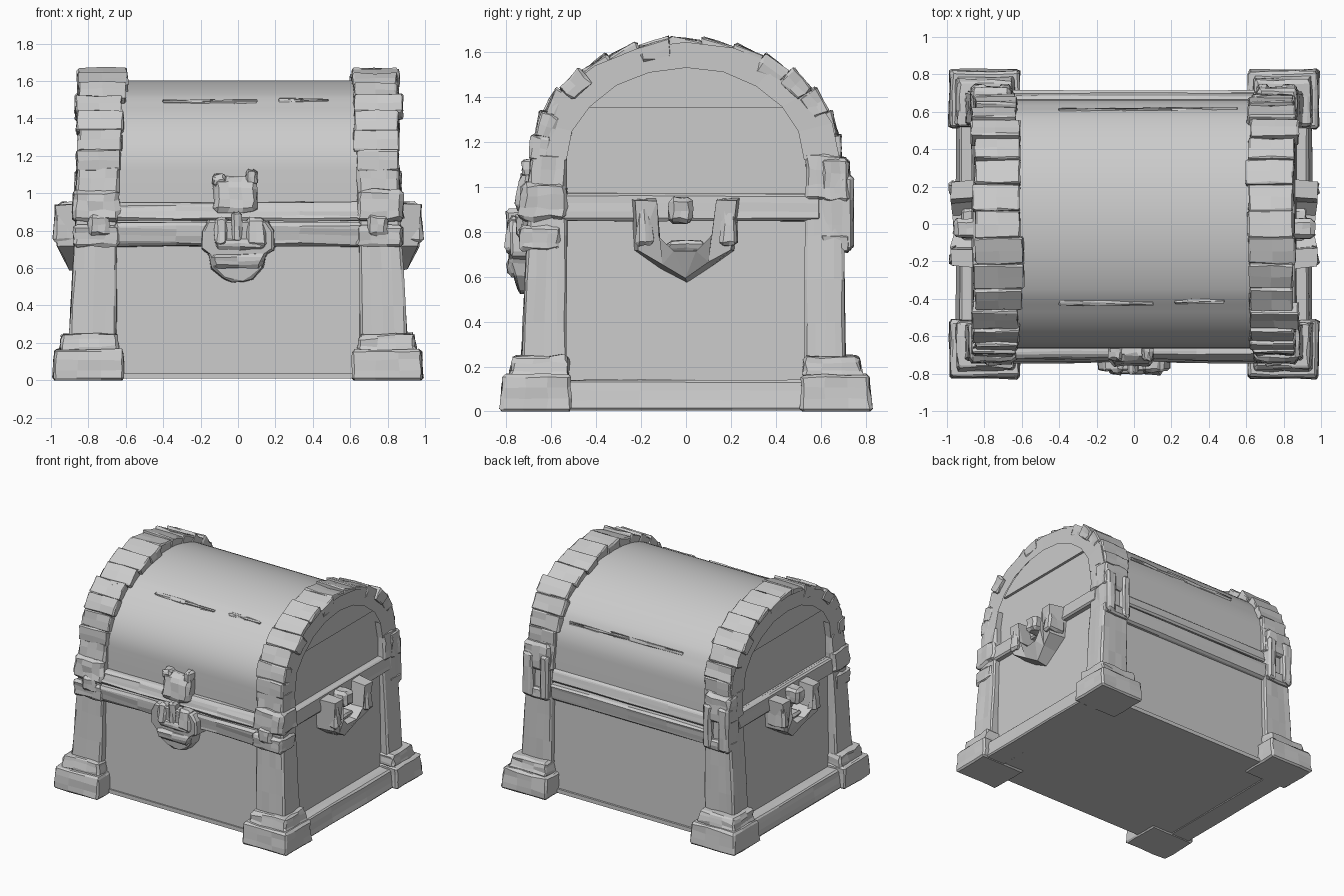
import bpy, bmesh, random
from math import sin, cos, pi, radians
from mathutils import Vector

if "Cube" in bpy.data.objects:
    bpy.data.objects.remove(bpy.data.objects["Cube"])

random.seed(4)
R = random.uniform


def finish(name, bm, rough=0.0, bevel=0.0, cuts=0):
    # subdivide, chip the surface and bevel the sharp edges
    bmesh.ops.recalc_face_normals(bm, faces=bm.faces)
    if cuts:
        bmesh.ops.subdivide_edges(bm, edges=bm.edges[:], cuts=cuts, use_grid_fill=True)
    sharp = [e for e in bm.edges if len(e.link_faces) == 2 and e.calc_face_angle(0) > 0.6]
    if bevel:
        bmesh.ops.bevel(bm, geom=sharp, offset=bevel, segments=1, affect='EDGES', clamp_overlap=True)
    for v in bm.verts:
        dz = 0 if v.co.z < 0.03 else R(-rough, rough)
        v.co += Vector((R(-rough, rough), R(-rough, rough), dz))
    me = bpy.data.meshes.new(name)
    bm.to_mesh(me)
    bm.free()
    ob = bpy.data.objects.new(name, me)
    bpy.context.collection.objects.link(ob)
    return ob


def loft(bm, a, b):
    # solid between two matching outlines
    va, vb = [bm.verts.new(p) for p in a], [bm.verts.new(p) for p in b]
    bm.faces.new(va)
    bm.faces.new(vb[::-1])
    n = len(va)
    for i in range(n):
        bm.faces.new((va[i], va[(i + 1) % n], vb[(i + 1) % n], vb[i]))


def prism_x(name, pts, x0, x1, **kw):
    bm = bmesh.new()
    loft(bm, [(x0, y, z) for y, z in pts], [(x1, y, z) for y, z in pts])
    return finish(name, bm, **kw)


def block(name, low, z0, z1, top=None, **kw):
    # low / top are (x0, x1, y0, y1) rectangles
    def ring(r, z):
        return [(r[0], r[2], z), (r[1], r[2], z), (r[1], r[3], z), (r[0], r[3], z)]
    bm = bmesh.new()
    loft(bm, ring(low, z0), ring(top or low, z1))
    return finish(name, bm, **kw)


def flip(r, sx, sy):
    return (r[0] * sx, r[1] * sx, r[2] * sy, r[3] * sy)


def arch(ry, rz, t, zc=1.12):
    return (ry * cos(t), zc + rz * sin(t))


# box body and bottom
block("chest_body", (-.84, .84, -.68, .67), .01, .97, top=(-.825, .825, -.665, .66))
block("bottom_trim", (-.66, .66, -.69, .685), .01, .04)

# barrel lid with shallow plank steps
profile = [(.67, .93)]
for i in range(41):
    t = pi * i / 40
    d = .008 if .4 < t < 2.25 else 0
    profile.append(arch(.665 + d, .475 + d, t))
profile.append((-.665, .93))
lid = prism_x("barrel_lid", profile, -.81, .81)
bpy.ops.object.select_all(action='DESELECT')
lid.select_set(True)
bpy.context.view_layer.objects.active = lid
bpy.ops.object.shade_smooth_by_angle(angle=radians(25))

# worn slivers on the lid planks
for x0, x1, t in ((-.4, .1, 2.26), (.22, .48, 2.24), (-.4, .2, .42), (.05, .55, .40)):
    y, z = arch(.662, .474, t)
    block("lid_wear_strip", (x0, x1, y - .012, y + .012), z - .012, z + .012, rough=.005, cuts=3)

for s in (-1, 1):
    # upper end panel of the lid
    top = [arch(.56, .44, t) for t in [.56 + i * (pi - 1.12) / 12 for i in range(13)]]
    prism_x("lid_end_upper_panel", top, .78 * s, .83 * s)
    # side base rail with sloped top, and side middle rail
    block("side_base_rail", (.78 * s, .955 * s, -.62, .62), .005, .14, top=(.78 * s, .93 * s, -.62, .62),
          bevel=.01, rough=.003, cuts=2)
    block("side_middle_rail", (.78 * s, .87 * s, -.6, .6), .85, .97, top=(.78 * s, .86 * s, -.6, .6),
          bevel=.01, rough=.003, cuts=2)

    # arched lid band: a smooth-sided core with an angular inner edge
    bm = bmesh.new()
    n = 10
    for i in range(n):
        t0, t1 = pi * i / n, pi * (i + 1) / n
        pts = [arch(.53, .41, t0), arch(.685, .525, t0), arch(.685, .525, t1), arch(.53, .41, t1)]
        loft(bm, [(.64 * s, y, z) for y, z in pts], [(.858 * s, y, z) for y, z in pts])
    bmesh.ops.remove_doubles(bm, verts=bm.verts, dist=.001)
    inner = [f for f in bm.faces if all(abs(abs(v.co.x) - .749) > .1 for v in f.verts)
             and all(len(e.link_faces) > 2 for e in f.edges if abs(e.verts[0].co.x - e.verts[1].co.x) > .1)]
    bmesh.ops.delete(bm, geom=[f for f in inner if f.calc_area() < .06 and len(
        {round(v.co.x, 2) for v in f.verts}) == 2], context='FACES_ONLY')
    finish("lid_arch_core", bm, rough=.004)

    # stepped chipped plates lying over the core like shingles
    bm = bmesh.new()
    n = 15
    for i in range(n):
        t0, t1 = pi * i / n, pi * (i + 1) / n
        up, dn = R(.004, .018), R(-.012, -.002)
        lo, hi = (dn, up) if t0 < pi / 2 else (up, dn)
        pts = [arch(.62, .46, t0), arch(.70 + lo, .54 + lo, t0), arch(.70 + hi, .54 + hi, t1), arch(.62, .46, t1)]
        lift = sin((t0 + t1) / 2)
        wide = .018 if .55 < lift < .8 else 0
        xa, xb = .635 - .035 * lift + R(-.014, .014), .852 + wide + R(-.008, .012)
        loft(bm, [(xa * s, y, z) for y, z in pts], [(xb * s, y, z) for y, z in pts])
    finish("lid_arch_plates", bm, rough=.005, bevel=.007, cuts=1)

    # strap piece on the front of the arch
    y, z = arch(.68, .52, 2.5)
    block("arch_front_strap", (.67 * s, .725 * s, y - .02, y + .08), z - .08, z + .08,
          top=(.67 * s, .725 * s, y + .05, y + .12), bevel=.012, rough=.006, cuts=1)

    for f in (-1, 1):
        # feet in two tiers
        block("foot", flip((.61, .99, .51, .83), s, f), 0, .165, top=flip((.61, .98, .515, .815), s, f),
              bevel=.012, rough=.005, cuts=2)
        block("foot_upper_step", flip((.635, .955, .52, .79), s, f), .15, .25,
              top=flip((.65, .94, .525, .765), s, f), bevel=.012, rough=.007, cuts=2)
        # corner posts and lower legs of the arches
        yb = .735 if f < 0 else .71
        block("corner_post", flip((.65, .905, .53, yb), s, f), .2, .98,
              top=flip((.645, .86, .53, .70), s, f), bevel=.012, rough=.004, cuts=3)
        block("arch_leg", flip((.64, .87, .53, .71), s, f), .94, 1.15,
              top=flip((.635, .86, .53, .69), s, f), bevel=.014, rough=.006, cuts=2)

    # front corner brackets
    block("front_corner_bracket", flip((.63, .885, .53, .745), s, -1), .85, 1.02,
          top=flip((.64, .88, .53, .73), s, -1), bevel=.02, rough=.008, cuts=2)
    block("front_corner_strap", flip((.63, .88, .56, .74), s, -1), .715, .83, bevel=.015, rough=.006, cuts=2)
    block("front_corner_stud", flip((.69, .80, .7, .757), s, -1), .77, .89, bevel=.02, rough=.006, cuts=1)

    # back hinge brackets with two prongs
    block("back_hinge_plate", flip((.65, .875, .6, .735), s, 1), .93, 1.13,
          top=flip((.66, .87, .6, .725), s, 1), bevel=.018, rough=.006, cuts=2)
    for a, b in ((.655, .725), (.785, .87)):
        block("back_hinge_prong", flip((a, b, .6, .745), s, 1), .72, 1.05, bevel=.015, rough=.005, cuts=2)
    block("back_hinge_foot", flip((.66, .87, .6, .73), s, 1), .71, .79, bevel=.012, rough=.005, cuts=1)

    # V-shaped carrying handle on each end
    outer = [(-.24, .95), (-.225, .72), (-.11, .64), (0, .58), (.11, .65), (.215, .72), (.24, .95)]
    hole = [(.14, .95), (.12, .78), (.05, .72), (-.06, .72), (-.13, .78), (-.14, .95)]
    rim = outer + hole
    bm = bmesh.new()
    loft(bm, [(.83 * s, y, z) for y, z in rim],
         [((.905 + .075 * min(1, (z - .58) / .17)) * s, y * .94,
           z + .012 * (z < .7) - .012 * (z > .9)) for y, z in rim])
    bmesh.ops.triangulate(bm, faces=[q for q in bm.faces if len(q.verts) > 4])
    finish("side_handle", bm, rough=.005)
    for yc in (-.185, .19):
        block("handle_knuckle", (.84 * s, .99 * s, yc - .04, yc + .04), .74, .93,
              top=(.84 * s, .975 * s, yc - .03, yc + .03), bevel=.015, rough=.006, cuts=1)
    block("handle_centre_clasp", (.83 * s, .965 * s, -.075, .03), .84, .955, bevel=.02, rough=.006, cuts=1)
    block("handle_inner_lip", (.83 * s, .90 * s, -.11, .11), .70, .76,
          top=(.83 * s, .93 * s, -.08, .08), bevel=.015, rough=.005, cuts=1)

# lid rim and box rim along the front and the back
for f, tag, y in ((-1, "front", .735), (1, "back", .705)):
    r = .007 if f < 0 else .003
    block(tag + "_lid_rim", flip((-.66, .66, .6, y), 1, f), .855, .95,
          top=flip((-.66, .66, .6, y - .025), 1, f), bevel=.014, rough=r, cuts=3)
    block(tag + "_box_rim", flip((-.66, .66, .6, y - .01), 1, f), .715, .84,
          top=flip((-.66, .66, .6, y + .01), 1, f), bevel=.014, rough=r, cuts=3)

# rounded lock plate
plate = [(-.17, .86), (-.2, .80), (-.2, .70), (-.16, .67), (-.15, .60), (-.08, .54), (-.03, .52),
         (.03, .52), (.08, .54), (.14, .60), (.155, .67), (.2, .70), (.2, .80), (.16, .86)]
bm = bmesh.new()
loft(bm, [(x, -.62, z) for x, z in plate],
     [(x * .95, -.745 - .04 * min(1, (z - .52) / .15), .7 + (z - .7) * .96) for x, z in plate])
finish("lock_plate", bm, bevel=.01, rough=.004)
block("lock_lower_lip", (-.12, .12, -.79, -.7), .60, .675, top=(-.15, .15, -.80, -.7),
      bevel=.015, rough=.007, cuts=1)

# hasp: upper tab with two horns, side bars and cross bar
block("hasp_tab", (-.125, .10, -.765, -.62), .90, 1.085, top=(-.13, .095, -.725, -.62),
      bevel=.02, rough=.008, cuts=2)
for a, b, h in ((-.135, -.065, 1.10), (.045, .10, 1.125)):
    block("hasp_horn", (a, b, -.73, -.63), 1.04, h, bevel=.012, rough=.006, cuts=1)
for a, b in ((-.125, -.06), (.045, .155)):
    block("hasp_bar", (a, b, -.81, -.7), .72, .87, top=(a, b * .9, -.79, -.68), bevel=.015, rough=.005, cuts=1)
block("hasp_cross_bar", (-.12, .14, -.80, -.68), .70, .76, bevel=.015, rough=.006, cuts=1)
block("hasp_pin", (-.035, .02, -.80, -.68), .74, .90, bevel=.012, rough=.005, cuts=1)
